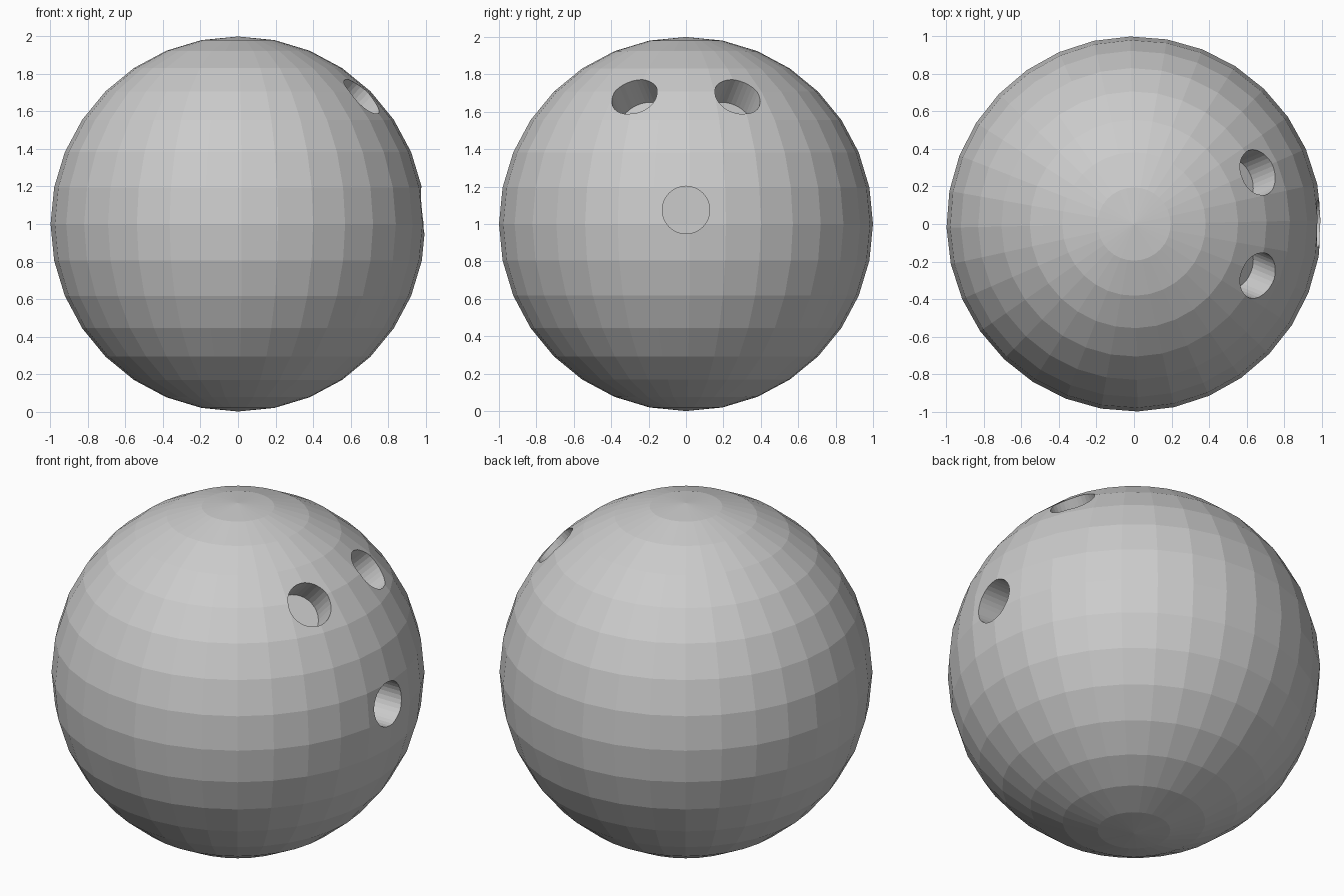
import bpy
import math
from mathutils import Vector

cube = bpy.data.objects.get("Cube")
if cube:
    bpy.data.objects.remove(cube, do_unlink=True)

# Single grey finish
grey = bpy.data.materials.new("grey")
grey.use_nodes = True
colour = (0.6, 0.6, 0.6, 1)
grey.diffuse_color = colour
grey.node_tree.nodes["Principled BSDF"].inputs["Base Color"].default_value = colour

HOLE_RADIUS = 0.127
FLOOR_DISTANCE = 0.81   # hole floor, measured from the ball's centre
CENTRE = Vector((0, 0, 1))

# Faceted ball
bpy.ops.mesh.primitive_uv_sphere_add(segments=32, ring_count=16, radius=1,
                                     location=CENTRE,
                                     rotation=(0, 0, math.radians(1.1)))
ball = bpy.context.object
ball.name = "ball"
ball.data.materials.append(grey)


def drill_hole(name, offset, axis):
    """Cut a flat-bottomed round hole running inwards along the axis."""
    axis = Vector(axis).normalized()
    length = 0.5
    position = CENTRE + Vector(offset) + axis * (FLOOR_DISTANCE + length / 2)
    bpy.ops.mesh.primitive_cylinder_add(
        vertices=32, radius=HOLE_RADIUS, depth=length, location=position,
        rotation=axis.to_track_quat('Z', 'Y').to_euler())
    cutter = bpy.context.object
    cutter.name = name
    cutter.hide_render = True
    cutter.data.materials.append(grey)
    cut = ball.modifiers.new(name, 'BOOLEAN')
    cut.operation = 'DIFFERENCE'
    cut.solver = 'EXACT'
    cut.object = cutter
    bpy.context.view_layer.objects.active = ball
    bpy.ops.object.modifier_apply(modifier=cut.name)
    bpy.data.objects.remove(cutter, do_unlink=True)


# Thumb hole goes straight in from the side, finger holes point at the centre
drill_hole("thumb_hole", (0, 0, 0.075), (1, 0, 0))
for side in (-1, 1):
    drill_hole("finger_hole", (0, 0, 0), (0.66, 0.275 * side, 0.68))

# Flat facets throughout
for face in ball.data.polygons:
    face.use_smooth = False
